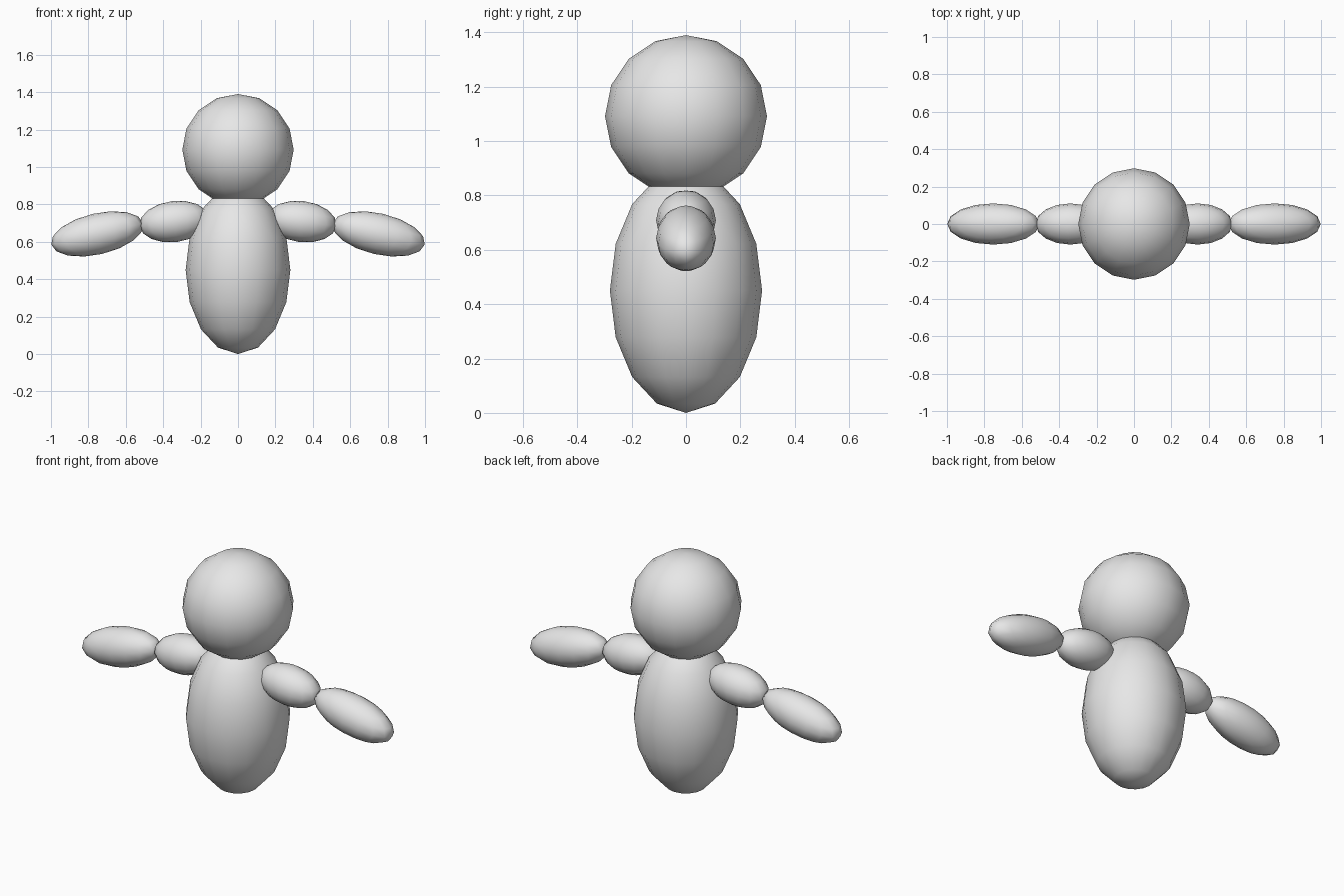
import bpy
import math

if "Cube" in bpy.data.objects:
    bpy.data.objects.remove(bpy.data.objects["Cube"], do_unlink=True)

# One plain grey for the whole figure
grey = bpy.data.materials.new("light_grey")
grey.use_nodes = True
grey.diffuse_color = (0.8, 0.8, 0.8, 1)
grey.node_tree.nodes["Principled BSDF"].inputs["Base Color"].default_value = (0.8, 0.8, 0.8, 1)


def ellipsoid(name, centre, radii, tilt=0.0):
    """Smooth 16 x 8 sphere, stretched and tilted about the y axis."""
    bpy.ops.mesh.primitive_uv_sphere_add(segments=16, ring_count=8, radius=1,
                                         location=centre, rotation=(0, tilt, 0))
    obj = bpy.context.object
    obj.name = name
    obj.scale = radii
    bpy.ops.object.transform_apply(location=False, rotation=False, scale=True)
    bpy.ops.object.shade_smooth()
    obj.data.materials.append(grey)
    return obj


# Head and body
ellipsoid("body", (0, 0, 0.45), (0.28, 0.28, 0.45))
ellipsoid("head", (0, 0, 1.092), (0.298, 0.298, 0.298))

# Arms, drooping outwards on both sides
for side, sx in (("left", 1), ("right", -1)):
    ellipsoid(side + "_upper_arm", (sx * 0.34, 0, 0.708), (0.188, 0.11, 0.11),
              sx * math.radians(7))
    ellipsoid(side + "_forearm", (sx * 0.752, 0, 0.642), (0.253, 0.11, 0.11),
              sx * math.radians(13))
